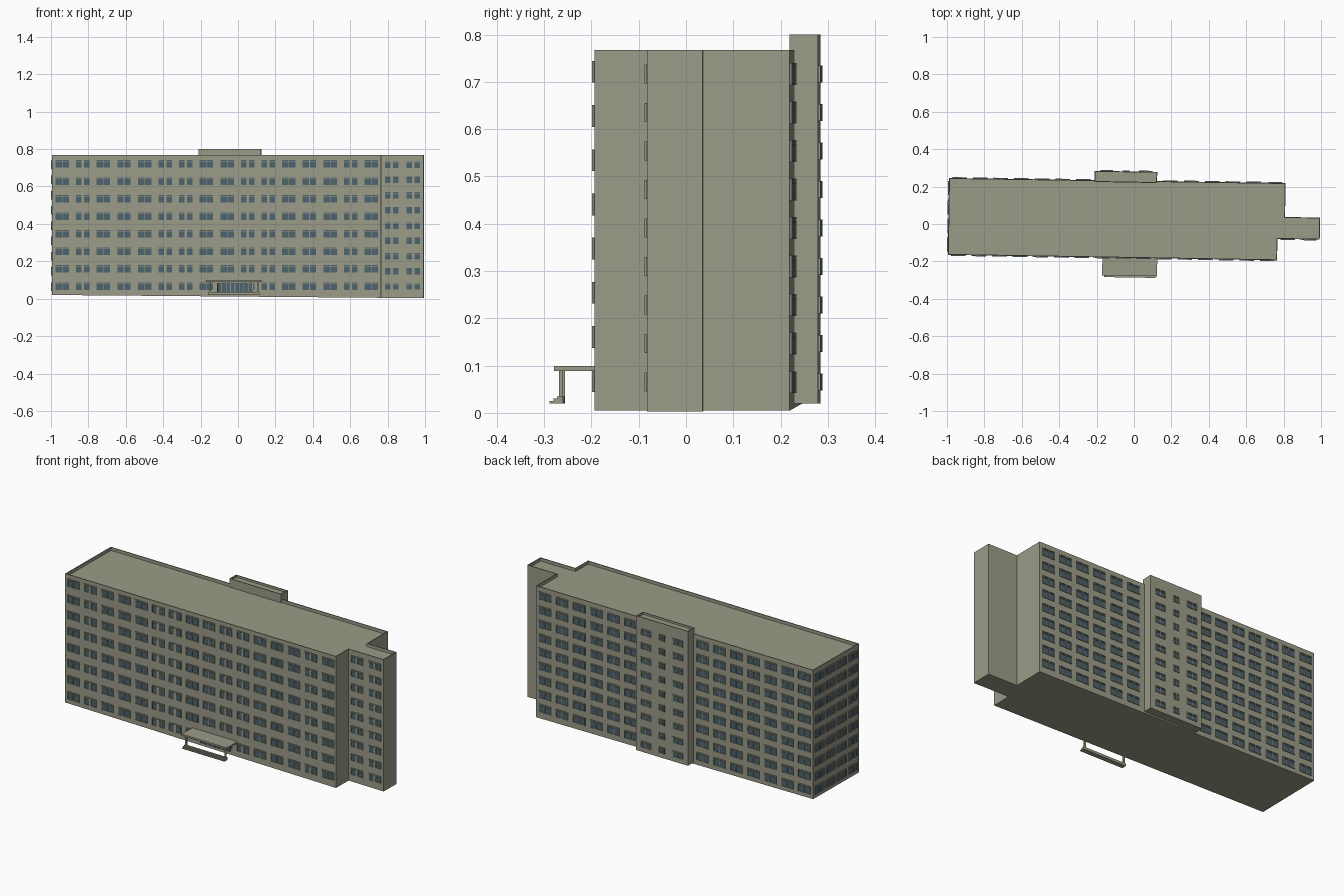
import bpy, bmesh
from mathutils import Vector

cube = bpy.data.objects.get("Cube")
if cube:
    bpy.data.objects.remove(cube, do_unlink=True)


def make_material(name, colour):
    m = bpy.data.materials.new(name)
    m.use_nodes = True
    m.diffuse_color = (*colour, 1)
    m.node_tree.nodes["Principled BSDF"].inputs["Base Color"].default_value = (*colour, 1)
    return m


WALL = make_material("beige concrete", (0.33, 0.33, 0.25))
GLASS = make_material("blue grey glass", (0.075, 0.125, 0.155))
TOP = 0.768


def finish(name, bm):
    bmesh.ops.recalc_face_normals(bm, faces=bm.faces)
    mesh = bpy.data.meshes.new(name)
    bm.to_mesh(mesh)
    bm.free()
    for m in (WALL, GLASS):
        mesh.materials.append(m)
    obj = bpy.data.objects.new(name, mesh)
    bpy.context.collection.objects.link(obj)
    return obj


def base_z(x):
    return 0.0115 - 0.0085 * x


def block(name, outline, top, bottom, lip):
    """Extruded outline with a thin parapet around a sunken roof."""
    bm = bmesh.new()
    low = [bm.verts.new((x, y, bottom(x))) for x, y in outline]
    high = [bm.verts.new((x, y, top)) for x, y in outline]
    bm.faces.new(low)
    roof = bm.faces.new(high)
    n = len(outline)
    for i in range(n):
        j = (i + 1) % n
        bm.faces.new((low[i], low[j], high[j], high[i]))
    bmesh.ops.recalc_face_normals(bm, faces=bm.faces)
    bmesh.ops.inset_region(bm, faces=[roof], thickness=0.005, use_even_offset=True)
    inner = bmesh.ops.extrude_face_region(bm, geom=[roof])
    bmesh.ops.translate(bm, verts=[v for v in inner["geom"] if isinstance(v, bmesh.types.BMVert)],
                        vec=(0, 0, -lip))
    if roof.is_valid:
        bmesh.ops.delete(bm, geom=[roof], context="FACES_ONLY")
    return finish(name, bm)


def add_box(bm, origin, u, n, a, b, mat=0):
    """Box from corner a to corner b in (along wall, out of wall, up)."""
    v = []
    for z in (a[2], b[2]):
        for s, d in ((a[0], a[1]), (b[0], a[1]), (b[0], b[1]), (a[0], b[1])):
            p = origin + u * s + n * d
            v.append(bm.verts.new((p.x, p.y, z)))
    for f in ((3, 2, 1, 0), (4, 5, 6, 7), (0, 1, 5, 4), (1, 2, 6, 5), (2, 3, 7, 6), (3, 0, 4, 7)):
        bm.faces.new([v[i] for i in f]).material_index = mat


def wall_axes(p, q):
    u = (Vector((*q, 0)) - Vector((*p, 0))).normalized()
    return Vector((*p, 0)), u, Vector((u.y, -u.x, 0))


def windows(name, p, q, columns, rows, pairs=(), widths=None, height=0.046):
    """Grid of framed windows on the wall running from p to q."""
    o, u, n = wall_axes(p, q)
    bm = bmesh.new()
    t, out = 0.003, 0.005
    for i, s in enumerate(columns):
        half = (widths[i] if widths else 0.078) / 2
        middle = 0.007 if i in pairs else 0.0015
        for z in rows:
            lo, hi = z - height / 2, z + height / 2
            add_box(bm, o, u, n, (s - half, 0, lo), (s + half, 0.002, hi), 1)
            for a, b in ((-half, -half + t), (half - t, half), (-middle, middle)):
                add_box(bm, o, u, n, (s + a, 0, lo), (s + b, out, hi))
            for a, b in ((lo, lo + t), (hi - t, hi), (hi - 0.011, hi - 0.0095)):
                add_box(bm, o, u, n, (s - half, 0, a), (s + half, out, b))
    return finish(name, bm)


def spread(start, step, count):
    return [start + step * i for i in range(count)]


# Main block with the narrow end wing
FL, FR = (-0.995, -0.165), (0.765, -0.194)
WFL, WFR = (0.767, -0.08), (0.993, -0.083)
WBR, WBL = (0.995, 0.035), (0.808, 0.037)
BR, BL = (0.81, 0.219), (-0.989, 0.246)
block("main_building", [FL, FR, WFL, WFR, WBR, WBL, BR, BL], TOP, base_z, 0.018)

# Rear stair tower
T = [(-0.212, 0.225), (0.123, 0.219), (0.125, 0.279), (-0.211, 0.284)]
block("rear_tower", T, 0.80, lambda x: 0.02, 0.012)

# Window grids
eight = spread(0.067, 0.0935, 8)
nine = spread(0.065, 0.0815, 9)
windows("front_windows", FL, FR, spread(0.055, 0.1102, 16), eight, pairs=(1, 5, 6, 9, 10, 14))
windows("wing_windows", WFL, WFR, (0.055, 0.17), nine, pairs=(0, 1), height=0.04)
windows("rear_windows_left", BR, BL, spread(0.058, 0.1115, 6), nine)
windows("rear_windows_right", BR, BL, spread(1.082, 0.11, 7), nine)
windows("side_windows", BL, FL, spread(0.055, 0.1, 4), nine)
windows("tower_windows", T[2], T[3], (0.065, 0.168, 0.271), nine,
        widths=(0.065, 0.036, 0.065), height=0.036)

# Entrance doors
o, u, n = wall_axes(FL, FR)
bm = bmesh.new()
add_box(bm, o, u, n, (0.885, 0, 0.03), (1.075, 0.007, 0.085), 1)
for s in spread(0.885, 0.0235, 9):
    add_box(bm, o, u, n, (s - 0.002, 0, 0.03), (s + 0.002, 0.009, 0.085))
finish("entrance_doors", bm)

# Canopy, its posts and the steps below
for name, boxes in {
    "canopy": [((0.826, 0, 0.089), (1.12, 0.096, 0.099))],
    "canopy_posts": [((s, 0.077, 0.022), (s + 0.008, 0.085, 0.09)) for s in (0.842, 1.098)],
    "entrance_steps": [((0.836, 0.077, 0.02 + 0.005 * i), (1.112, 0.105 - 0.008 * i, 0.025 + 0.005 * i))
                       for i in range(3)],
}.items():
    bm = bmesh.new()
    for a, b in boxes:
        add_box(bm, o, u, n, a, b)
    finish(name, bm)
